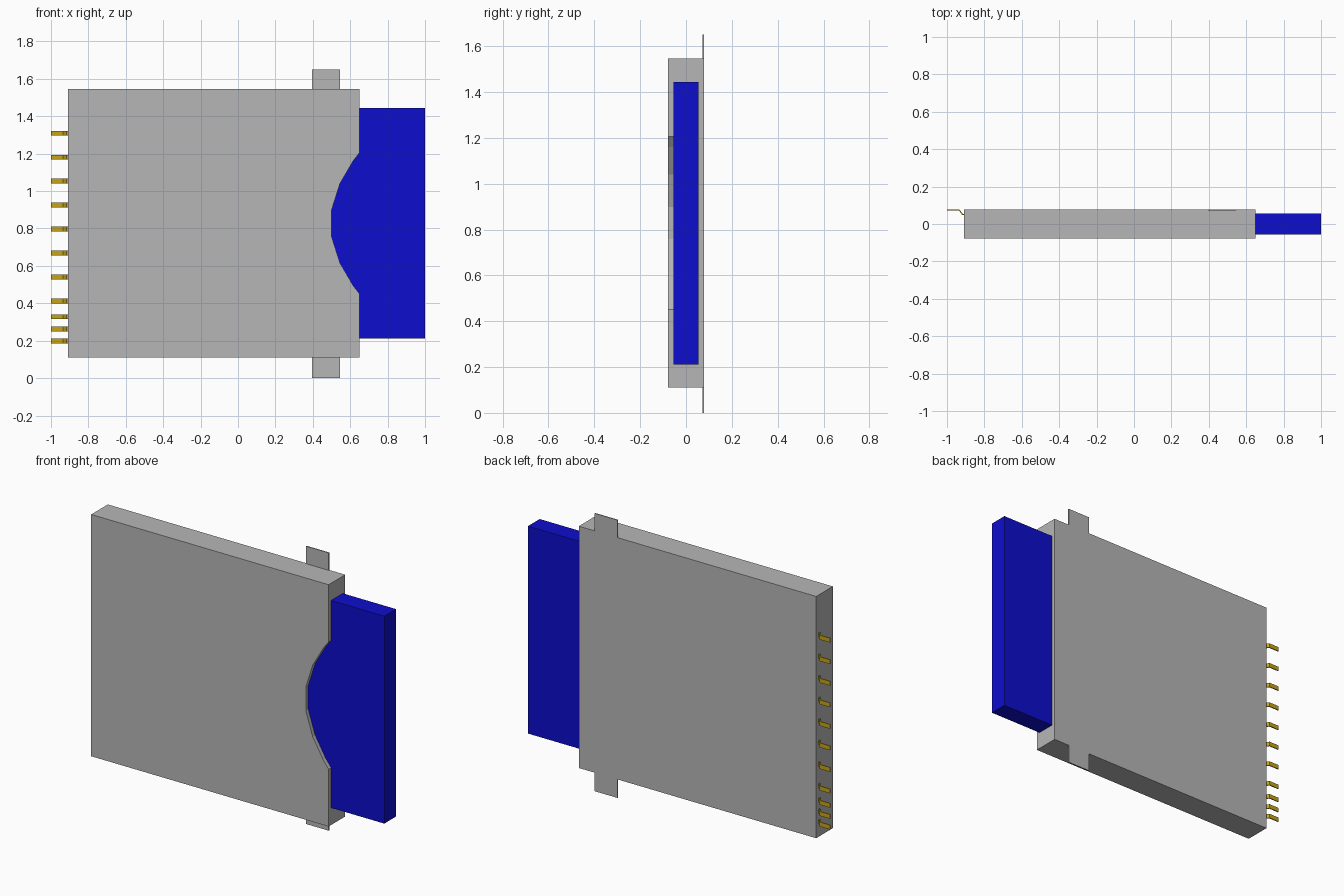
import bpy, bmesh

cube = bpy.data.objects.get("Cube")
if cube:
    bpy.data.objects.remove(cube, do_unlink=True)


def material(name, rgb):
    m = bpy.data.materials.new(name)
    m.use_nodes = True
    m.diffuse_color = (*rgb, 1)
    m.node_tree.nodes["Principled BSDF"].inputs["Base Color"].default_value = (*rgb, 1)
    return m


GREY = material("grey metal", (0.47, 0.47, 0.47))
BLUE = material("blue plastic", (0.004, 0.004, 0.61))
GOLD = material("gold contact", (0.56, 0.37, 0.01))


def prism(name, points, axis, lo, hi, mat):
    """Extrude a 2D outline along y (points are x, z) or z (points are x, y)."""
    def place(a, b, t):
        return (a, t, b) if axis == "y" else (a, b, t)
    bm = bmesh.new()
    face = bm.faces.new([bm.verts.new(place(a, b, lo)) for a, b in points])
    new = bmesh.ops.extrude_face_region(bm, geom=[face])["geom"]
    verts = [v for v in new if isinstance(v, bmesh.types.BMVert)]
    bmesh.ops.translate(bm, verts=verts, vec=place(0, 0, hi - lo))
    bmesh.ops.recalc_face_normals(bm, faces=bm.faces)
    mesh = bpy.data.meshes.new(name)
    bm.to_mesh(mesh)
    bm.free()
    mesh.materials.append(mat)
    obj = bpy.data.objects.new(name, mesh)
    bpy.context.collection.objects.link(obj)
    return obj


def box(name, x0, x1, y0, y1, z0, z1, mat):
    return prism(name, [(x0, z0), (x1, z0), (x1, z1), (x0, z1)], "y", y0, y1, mat)


def cut(target, cutter):
    cutter.hide_render = True
    mod = target.modifiers.new("cut", "BOOLEAN")
    mod.operation = "DIFFERENCE"
    mod.solver = "EXACT"
    mod.object = cutter
    bpy.context.view_layer.objects.active = target
    bpy.ops.object.modifier_apply(modifier=mod.name)
    bpy.data.objects.remove(cutter, do_unlink=True)


MID = 0.828      # height of the centre line
BACK = 0.078     # half depth of the housing
CARD = 0.055     # half depth of the card

# Housing with card slot and thumb notch in the front wall
housing = box("housing", -0.91, 0.65, -BACK, BACK, 0.11, 1.546, GREY)
cut(housing, box("slot_cutter", 0.30, 0.80, -CARD, CARD, 0.212, 1.444, GREY))
half = [(0.50, 0.07), (0.545, 0.212), (0.615, 0.332), (0.65, 0.378), (0.70, 0.44)]
notch = [(x, MID + h) for x, h in half] + [(x, MID - h) for x, h in reversed(half)]
cut(housing, prism("notch_cutter", notch, "y", -0.12, -0.04, GREY))

# Inserted card
box("card", 0.30, 1.0, -CARD, CARD, 0.212, 1.444, BLUE)

# Mounting tabs, flush with the back of the housing
for name, z0, z1 in (("lower_tab", 0.0, 0.13), ("upper_tab", 1.526, 1.65)):
    box(name, 0.395, 0.545, BACK - 0.006, BACK, z0, z1, GREY)

# Bent contact pins: seven evenly pitched gaps, then three closer ones
pin_profile = [(-1.0, 0.078), (-0.933, 0.078), (-0.915, 0.054), (-0.89, 0.054),
               (-0.89, 0.048), (-0.918, 0.048), (-0.936, 0.072), (-1.0, 0.072)]
heights = [1.309 - 0.128 * i for i in range(8)] + [0.328, 0.262, 0.199]
for i, z in enumerate(heights):
    prism(f"contact_pin_{i + 1}", pin_profile, "z", z - 0.013, z + 0.013, GOLD)
